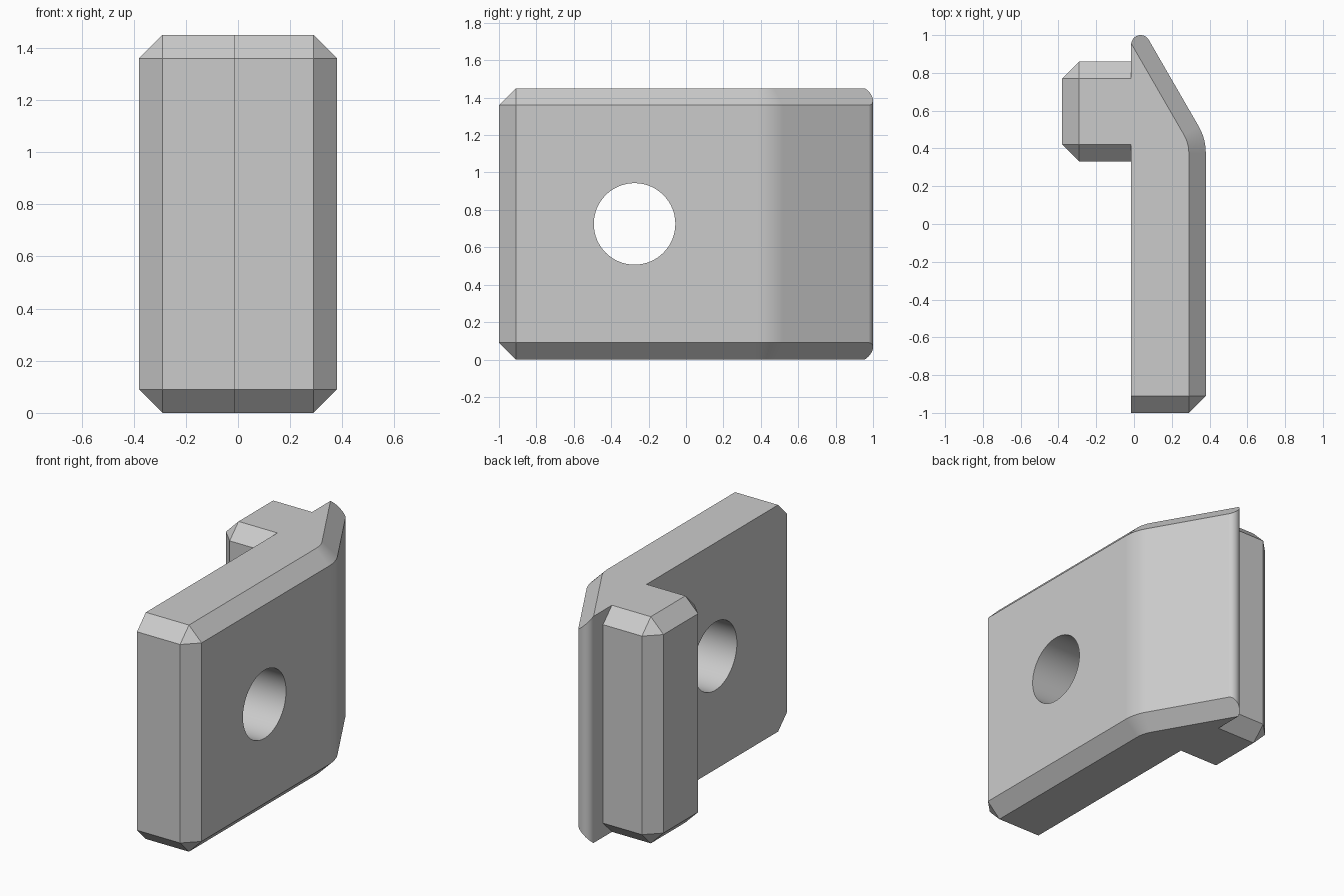
import bpy
import bmesh
from math import radians, sin, cos, pi
from mathutils import Matrix

if "Cube" in bpy.data.objects:
    bpy.data.objects.remove(bpy.data.objects["Cube"], do_unlink=True)

# Main sizes
HEIGHT, CHAMFER = 1.45, 0.09
INNER, OUTER = -0.015, 0.38          # flat faces of the plate in x
HOOK_X, HOOK_FRONT, HOOK_BACK = -0.38, 0.33, 0.86
SLOPE = radians(30)                  # direction the slanted face points
BEND_R, BEND_Y = 0.28, 0.377
TIP_R = 0.05


def arc(cx, cy, r, start, end, steps):
    angles = [start + (end - start) * i / steps for i in range(steps + 1)]
    return [(cx + r * cos(a), cy + r * sin(a)) for a in angles]


def outline(d):
    """Plan of plate and hook, with the chamfered sides moved in by d."""
    c = CHAMFER
    bend_x = OUTER - BEND_R
    reach = bend_x * cos(SLOPE) + BEND_Y * sin(SLOPE) + BEND_R
    tip_y = (reach - d - INNER * cos(SLOPE)) / sin(SLOPE)
    plate = [(INNER, -1 + d), (OUTER - c, -1 + d), (OUTER - d, -1 + c)]
    plate += arc(bend_x, BEND_Y, BEND_R - d, 0, SLOPE, 10)
    plate.append((INNER, tip_y))
    hook = [(INNER, HOOK_BACK - d), (HOOK_X + c, HOOK_BACK - d),
            (HOOK_X + d, HOOK_BACK - c), (HOOK_X + d, HOOK_FRONT + c),
            (HOOK_X + c, HOOK_FRONT + d), (INNER, HOOK_FRONT + d)]
    return plate + hook


def loft(name, levels):
    """Solid through stacked outlines, given as (z, points)."""
    bm = bmesh.new()
    rings = [[bm.verts.new((x, y, z)) for x, y in pts] for z, pts in levels]
    for low, high in zip(rings, rings[1:]):
        for i in range(len(low)):
            j = (i + 1) % len(low)
            bm.faces.new((low[i], low[j], high[j], high[i]))
    bm.faces.new(rings[0][::-1])
    bm.faces.new(rings[-1])
    bmesh.ops.remove_doubles(bm, verts=bm.verts, dist=0.0001)
    bmesh.ops.recalc_face_normals(bm, faces=bm.faces)
    return finish(name, bm)


def finish(name, bm):
    mesh = bpy.data.meshes.new(name)
    bm.to_mesh(mesh)
    bm.free()
    obj = bpy.data.objects.new(name, mesh)
    bpy.context.collection.objects.link(obj)
    return obj


def activate(obj):
    bpy.ops.object.select_all(action='DESELECT')
    obj.select_set(True)
    bpy.context.view_layer.objects.active = obj


def cut(obj, cutter):
    cutter.hide_render = True
    mod = obj.modifiers.new("cut", 'BOOLEAN')
    mod.operation, mod.solver, mod.object = 'DIFFERENCE', 'EXACT', cutter
    activate(obj)
    bpy.ops.object.modifier_apply(modifier=mod.name)
    bpy.data.objects.remove(cutter, do_unlink=True)


# Chamfered plate with its hook
bracket = loft("bracket_plate", [
    (0, outline(CHAMFER)), (CHAMFER, outline(0)),
    (HEIGHT - CHAMFER, outline(0)), (HEIGHT, outline(CHAMFER))])

# Rounded tip at the end of the slanted face
tip = arc(INNER + TIP_R, 1 - TIP_R, TIP_R, SLOPE, pi, 14)
surround = [(-0.2, 1 - TIP_R), (-0.2, 1.4), (0.3, 1.4), (0.3, 1.13)]
cut(bracket, loft("tip_cutter", [(-0.2, tip + surround),
                                 (HEIGHT + 0.2, tip + surround)]))

# Round hole through the plate
bm = bmesh.new()
bmesh.ops.create_cone(
    bm, cap_ends=True, segments=64, radius1=0.218, radius2=0.218, depth=2,
    matrix=Matrix.Translation((0, -0.275, HEIGHT / 2)) @ Matrix.Rotation(pi / 2, 4, 'Y'))
cut(bracket, finish("hole_cutter", bm))

# Grey finish and shading
grey = bpy.data.materials.new("plain_grey")
grey.use_nodes = True
colour = (0.6, 0.6, 0.6, 1)
grey.diffuse_color = colour
grey.node_tree.nodes["Principled BSDF"].inputs["Base Color"].default_value = colour
bracket.data.materials.clear()
bracket.data.materials.append(grey)
activate(bracket)
bpy.ops.object.shade_smooth_by_angle(angle=radians(25))
weighted = bracket.modifiers.new("even_shading", 'WEIGHTED_NORMAL')
weighted.keep_sharp = True
